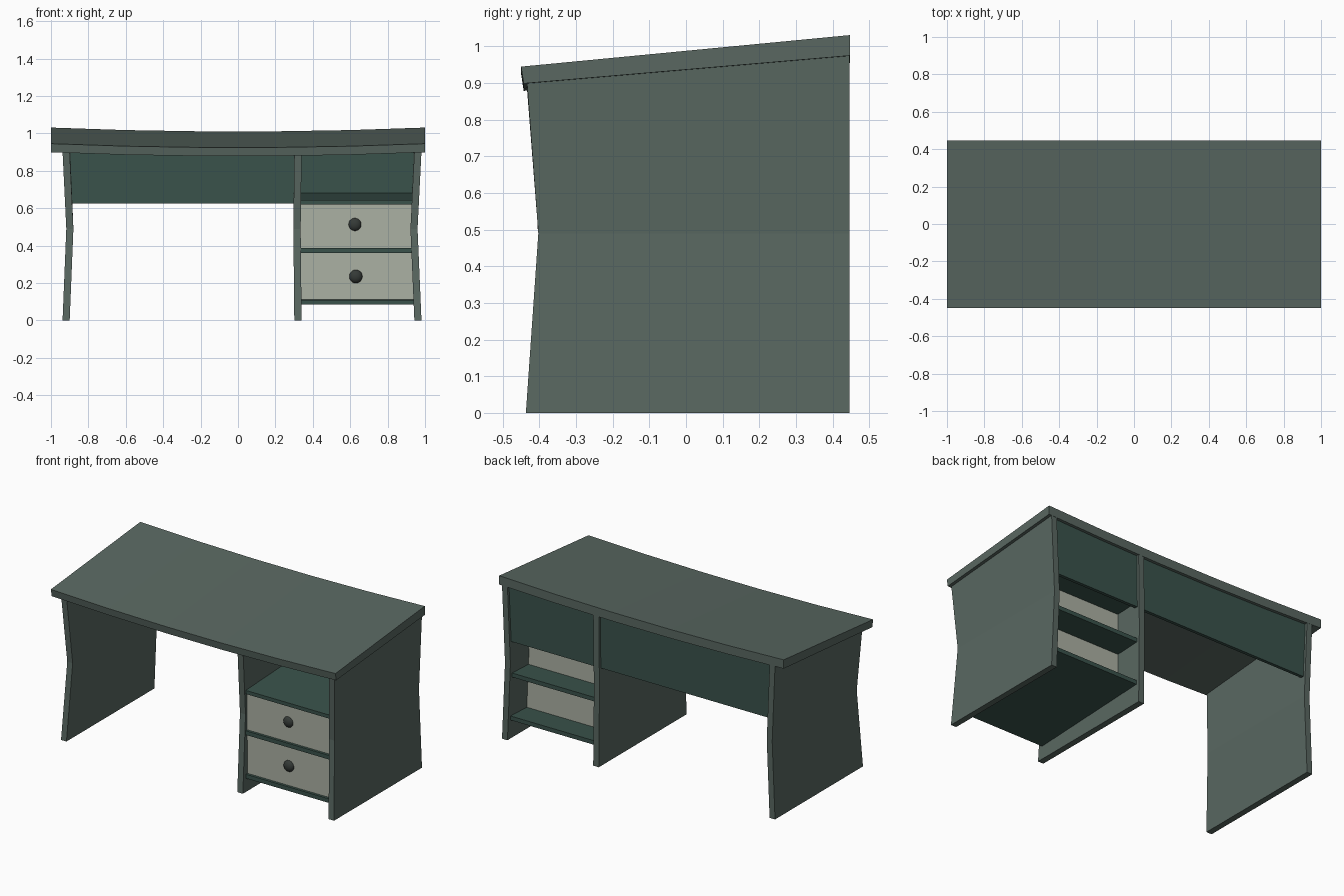
import bpy, bmesh

if "Cube" in bpy.data.objects:
    bpy.data.objects.remove(bpy.data.objects["Cube"])

def material(name, r, g, b):
    m = bpy.data.materials.new(name)
    m.diffuse_color = (r, g, b, 1)
    m.use_nodes = True
    m.node_tree.nodes["Principled BSDF"].inputs["Base Color"].default_value = m.diffuse_color
    return m

PAINT = material("painted_wood", .10, .137, .12)
TEAL = material("inner_board", .042, .085, .07)
CREAM = material("drawer_cream", .41, .44, .37)
DARK = material("knob_dark", .035, .042, .038)

def loft(name, rings, mat):
    """Closed solid through matching rings of points."""
    bm = bmesh.new()
    rows = [[bm.verts.new(p) for p in ring] for ring in rings]
    for a, b in zip(rows, rows[1:]):
        for i in range(len(a)):
            j = (i + 1) % len(a)
            bm.faces.new((a[i], a[j], b[j], b[i]))
    bm.faces.new(rows[0])
    bm.faces.new(rows[-1])
    bmesh.ops.recalc_face_normals(bm, faces=bm.faces)
    me = bpy.data.meshes.new(name)
    bm.to_mesh(me)
    bm.free()
    me.materials.append(mat)
    ob = bpy.data.objects.new(name, me)
    bpy.context.collection.objects.link(ob)
    return ob

def sag(x):
    return 0.021 * (1 - x * x)

# Sloping desktop that dips towards the middle
profile = [(-.45, .945), (.447, 1.031), (.447, .975), (-.443, .899)]
loft("desktop", [[(x, y, z - sag(x)) for y, z in profile]
                 for x in (-1, -.6, -.2, .2, .6, 1)], PAINT)

# Upright panels, pinched at mid height
def upright(name, x0, x1, bend):
    drop = sag((x0 + x1) / 2) - .004
    rings = []
    for dx, yf, zf, zb in ((0, -.437, 0, 0), (bend, -.403, .49, .49),
                           (0, -.434, .90 - drop, .975 - drop)):
        a, b = x0 + dx, x1 + dx
        rings.append([(a, yf, zf), (b, yf, zf), (b, .446, zb), (a, .446, zb)])
    loft(name, rings, PAINT)

upright("left_side_panel", -.938, -.90, .02)
upright("middle_panel", .301, .34, -.005)
upright("right_side_panel", .943, .981, -.021)

# Board with a rising slope towards the back
def board(name, x0, x1, y0, y1, z0, z1, rise, mat):
    loft(name, [[(x, y0, z0), (x, y1, z0 + rise), (x, y1, z1 + rise), (x, y0, z1)]
                for x in (x0, x1)], mat)

board("back_panel", -.90, .945, .41, .43, .625, .975, 0, TEAL)
for name, z0, z1 in (("bottom_shelf", .084, .11), ("middle_shelf", .36, .386),
                     ("top_shelf", .62, .643)):
    board(name, .33, .945, -.403, .425, z0, z1, .038, TEAL)

# Drawers resting on the sloping shelves, with round knobs
for name, z0, z1, kx, ky, kz in (("lower", .11, .36, .63, -.385, .235),
                                 ("upper", .386, .62, .625, -.38, .513)):
    board(name + "_drawer", .335, .942, -.388, .26, z0, z1, .03, CREAM)
    bpy.ops.mesh.primitive_uv_sphere_add(segments=16, ring_count=10, radius=1,
                                         location=(kx, ky, kz))
    knob = bpy.context.object
    knob.name = name + "_knob"
    knob.scale = (.036, .026, .036)
    knob.data.materials.append(DARK)
    bpy.ops.object.shade_smooth_by_angle()
